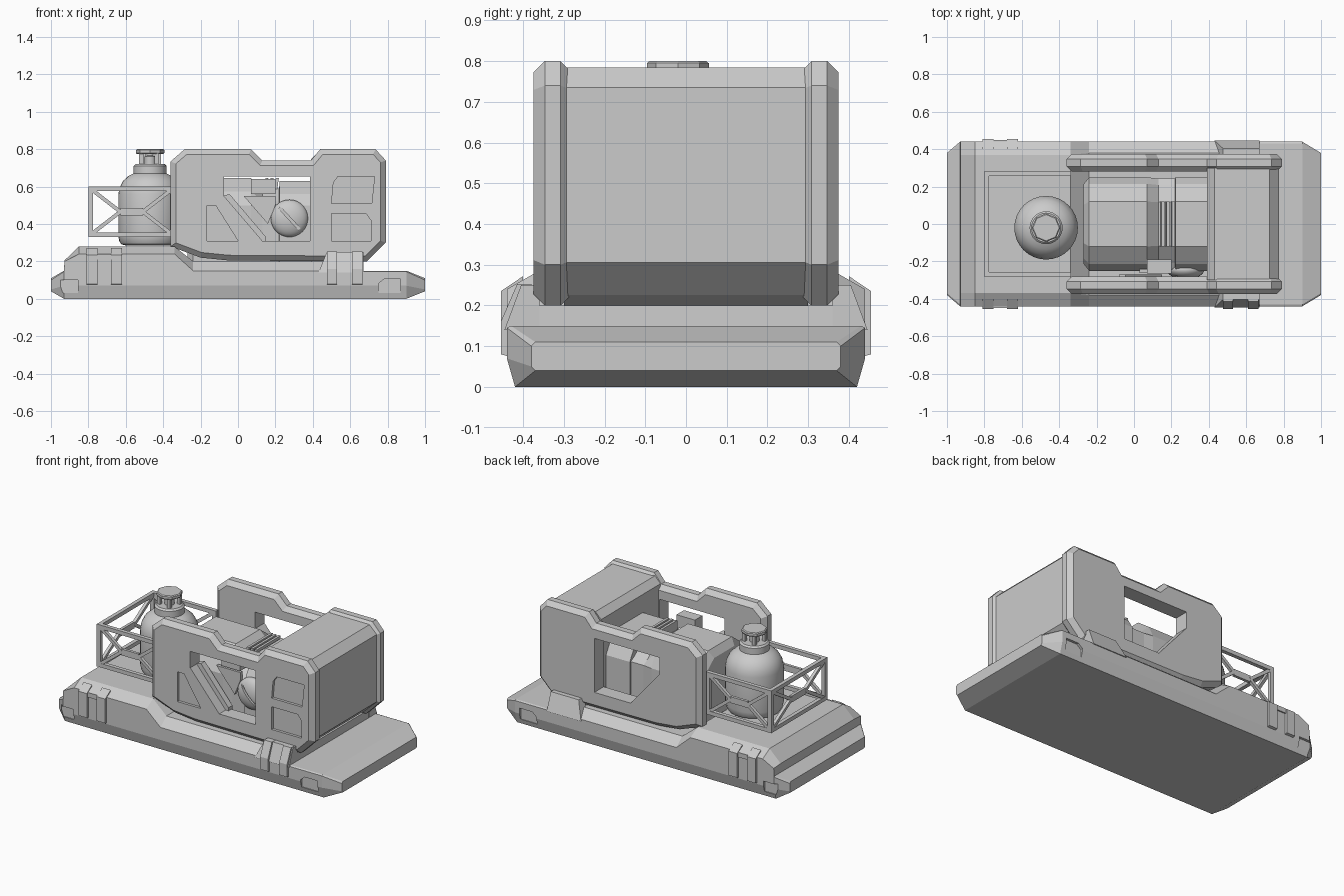
import bpy, bmesh, math
from mathutils import Vector, Matrix

if "Cube" in bpy.data.objects:
    bpy.data.objects.remove(bpy.data.objects["Cube"])


def finish(name, bm):
    bmesh.ops.recalc_face_normals(bm, faces=bm.faces)
    me = bpy.data.meshes.new(name)
    bm.to_mesh(me)
    bm.free()
    ob = bpy.data.objects.new(name, me)
    bpy.context.collection.objects.link(ob)
    return ob


def loft(name, rings, edge_bevel=0):
    """Skin equal-length rings and cap both ends; optionally bevel the cap borders."""
    bm = bmesh.new()
    vs = [[bm.verts.new(p) for p in r] for r in rings]
    n = len(rings[0])
    for a, b in zip(vs, vs[1:]):
        for i in range(n):
            j = (i + 1) % n
            bm.faces.new((a[i], a[j], b[j], b[i]))
    caps = [bm.faces.new(vs[0]), bm.faces.new(vs[-1])]
    if edge_bevel:
        bmesh.ops.recalc_face_normals(bm, faces=bm.faces)
        bmesh.ops.bevel(bm, geom=[e for c in caps for e in c.edges],
                        offset=edge_bevel, segments=1, affect='EDGES')
    return finish(name, bm)


def prism_y(name, pts, y0, y1, edge_bevel=0):
    return loft(name, [[(x, y, z) for x, z in pts] for y in (y0, y1)], edge_bevel)


def prism_x(name, pts, x0, x1):
    return loft(name, [[(x, y, z) for y, z in pts] for x in (x0, x1)])


def box(name, x0, x1, y0, y1, z0, z1):
    return prism_y(name, [(x0, z0), (x1, z0), (x1, z1), (x0, z1)], y0, y1)


def bar(name, p, q, w, d=None):
    """Square bar from p to q."""
    p, q = Vector(p), Vector(q)
    bm = bmesh.new()
    bmesh.ops.create_cube(bm, size=1)
    rot = (q - p).to_track_quat('X', 'Z').to_matrix().to_4x4()
    mat = Matrix.Translation((p + q) / 2) @ rot @ Matrix.Diagonal(((q - p).length, d or w, w, 1))
    bmesh.ops.transform(bm, matrix=mat, verts=bm.verts)
    return finish(name, bm)


def lathe(name, profile, centre, n=32, smooth=True):
    ob = loft(name, [[(centre[0] + r * math.cos(2 * math.pi * i / n),
                       centre[1] + r * math.sin(2 * math.pi * i / n), z) for i in range(n)]
                     for r, z in profile])
    if smooth:
        ob.data.shade_smooth()
        ob.data.set_sharp_from_angle(angle=math.radians(35))
    return ob


def cut(ob, cutters):
    for c in cutters:
        c.hide_render = True
        m = ob.modifiers.new("cut", 'BOOLEAN')
        m.operation, m.solver, m.object = 'DIFFERENCE', 'EXACT', c
        bpy.context.view_layer.objects.active = ob
        bpy.ops.object.modifier_apply(modifier=m.name)
        bpy.data.objects.remove(c)


def section(x, wb, zb, ws, z1, z2, wt, zt):
    half = [(wb, zb), (ws, z1), (ws, z2), (wt, zt)]
    return [(x, y, z) for y, z in half] + [(x, -y, z) for y, z in reversed(half)]


# Sled base: raised left deck, sunken middle ledge, low right apron
end = (.37, .04, .38, .05, .10, .37, .11)
low = (.42, 0, .44, .07, .145, .43, .15)
wall = (.42, 0, .44, .07, .20, .37, .205)
deck = (.42, 0, .44, .07, .24, .37, .28)
ledge = (.42, 0, .44, .07, .15, .38, .20)
base = loft("sled_base", [section(x, *s) for x, s in (
    (-1, end), (-.93, low), (-.928, wall), (-.85, deck), (-.34, deck),
    (-.24, ledge), (.67, ledge), (.672, low), (.90, low), (1, end))])
cutters = []
for s in (-1, 1):
    cutters.append(prism_y("panel_cutter", [(.75, .03), (.87, .03), (.87, .105), (.78, .105), (.75, .08)],
                           s * .424, s * .5))
    cutters.append(box("panel_cutter", -.955, -.855, s * .424, s * .5, .03, .10))
cut(base, cutters)

# Straps and clamps on both sides of the base
for s in (-1, 1):
    strap = [(s * y, z) for y, z in ((.42, .07), (.455, .08), (.455, .235), (.40, .272), (.40, .24), (.42, .22))]
    for x in (-.81, -.68):
        prism_x("deck_strap", strap, x, x + .06)
    box("strap_bridge", -.75, -.68, s * .43, s * .448, .21, .24)
    loft("clamp_block", [[(.43, s * .36, .14), (.672, s * .36, .14), (.672, s * .446, .14), (.43, s * .446, .14)],
                         [(.475, s * .36, .25), (.672, s * .36, .25), (.672, s * .405, .25), (.475, s * .405, .25)]])
for x in (.475, .61):
    prism_x("clamp_prong", [(-.42, .07), (-.455, .08), (-.455, .16), (-.415, .252), (-.38, .252), (-.38, .2)],
            x, x + .055)

# Side plates with window and recessed panels
outline = [(-.36, .28), (-.36, .735), (-.285, .80), (.07, .80), (.13, .74), (.39, .74), (.44, .80),
           (.735, .80), (.79, .74), (.79, .30), (.69, .20), (-.05, .205), (-.2, .22)]
window = [(-.075, .655), (.385, .655), (.385, .31), (.13, .31), (-.075, .55)]
panels = [[(-.165, .50), (-.12, .50), (0, .31), (-.165, .31)],
          [(.535, .655), (.73, .655), (.715, .51), (.50, .51), (.51, .62)],
          [(.50, .455), (.685, .455), (.71, .42), (.71, .31), (.50, .31)]]
for s, name in ((-1, "front_side_plate"), (1, "back_side_plate")):
    plate = prism_y(name, outline, s * .28, s * .375, .028)
    cs = [prism_y("window_cutter", window, s * .2, s * .45)]
    if s < 0:
        cs += [prism_y("panel_cutter", p, -.358, -.45) for p in panels]
    cut(plate, cs)
prism_y("window_lip", [(-.08, .55), (-.045, .56), (.15, .33), (.15, .30), (.12, .30)], -.31, -.27)

# Rear housing between the plates
prism_y("rear_housing", [(.39, .18), (.39, .745), (.43, .785), (.725, .785), (.775, .735),
                         (.775, .305), (.69, .225), (.60, .18)], -.30, .30)


# Engine block: faceted hull with a dip and cooling ribs
def hull(x, k, top):
    half = [(.25 * k, .17), (.25 * k, .50), (.215 * k, top - .07), (.12 * k, top)]
    return [(x, y, z) for y, z in half] + [(x, -y, z) for y, z in reversed(half)]


loft("engine_block", [hull(-.27, .85, .60), hull(-.24, 1, .645), hull(.07, 1, .645),
                      hull(.13, .97, .59), hull(.22, .97, .59), hull(.222, 1, .63), hull(.40, 1, .63)])
for x in (.14, .168, .196):
    prism_y("cooling_rib", [(x, .57), (x + .012, .57), (x + .022, .645), (x + .006, .645)], -.12, .12)
box("control_box", .07, .20, -.265, -.19, .56, .64)
prism_y("engine_gusset", [(.03, .55), (.20, .55), (.20, .50), (.16, .40)], -.262, -.24)

# Round filter with a slotted face
bm = bmesh.new()
bmesh.ops.create_uvsphere(bm, u_segments=32, v_segments=16, radius=.1)
bmesh.ops.transform(bm, matrix=Matrix.Translation((.275, -.245, .43)) @ Matrix.Diagonal((1, .5, 1, 1)),
                    verts=bm.verts)
filt = finish("round_filter", bm)
filt.data.shade_smooth()
a, b = Vector((.215, -.285, .495)), Vector((.335, -.285, .365))
slot = bar("slot_cutter", a, b, .014, .02)
cut(filt, [slot])

# Gas tank with collar
c = (-.47, -.02)
lathe("gas_tank", [(.13, .285), (.155, .292), (.165, .31), (.17, .335), (.17, .56), (.163, .595), (.145, .63),
                   (.115, .657), (.088, .67), (.088, .71), (.078, .72)], c)
lathe("tank_valve", [(.03, .71), (.03, .76), (.018, .765), (.018, .79)], c, 12)
lathe("collar_cap", [(.072, .775), (.076, .78), (.076, .795), (.07, .80)], c, 8, False)
for i in range(4):
    t = math.radians(35 + 90 * i)
    p = Vector((c[0] + .058 * math.cos(t), c[1] + .058 * math.sin(t), .71))
    bar("collar_post", p, p + Vector((0, 0, .07)), .022)

# Truss cage around the tank
X0, X1, Y, Z0, Z1, W = -.788, -.35, .27, .343, .588, .025


def truss(p, q, h):
    """Framed cross brace on the vertical panel between floor points p and q."""
    p, q = Vector((*p, 0)), Vector((*q, 0))
    up = lambda v, z: Vector((v.x, v.y, z))
    ext = (q - p).normalized() * W / 2
    for z in (Z0, Z1):
        bar("cage_rail", up(p, z) - ext, up(q, z) + ext, W)
    for v in (p, q):
        bar("cage_post", up(v, Z0), up(v, Z1), W)
    mid, zm = (p + q) / 2, (Z0 + Z1) / 2
    d = (q - p).normalized() * h
    bar("cage_hub", up(mid - d, zm), up(mid + d, zm), .04, .018)
    for z in (Z0, Z1):
        bar("cage_brace", up(p, z), up(mid - d, zm), .02)
        bar("cage_brace", up(q, z), up(mid + d, zm), .02)


truss((X0, -Y), (X1, -Y), .06)
truss((X0, Y), (X1, Y), .06)
truss((X0, -Y), (X0, Y), .07)
